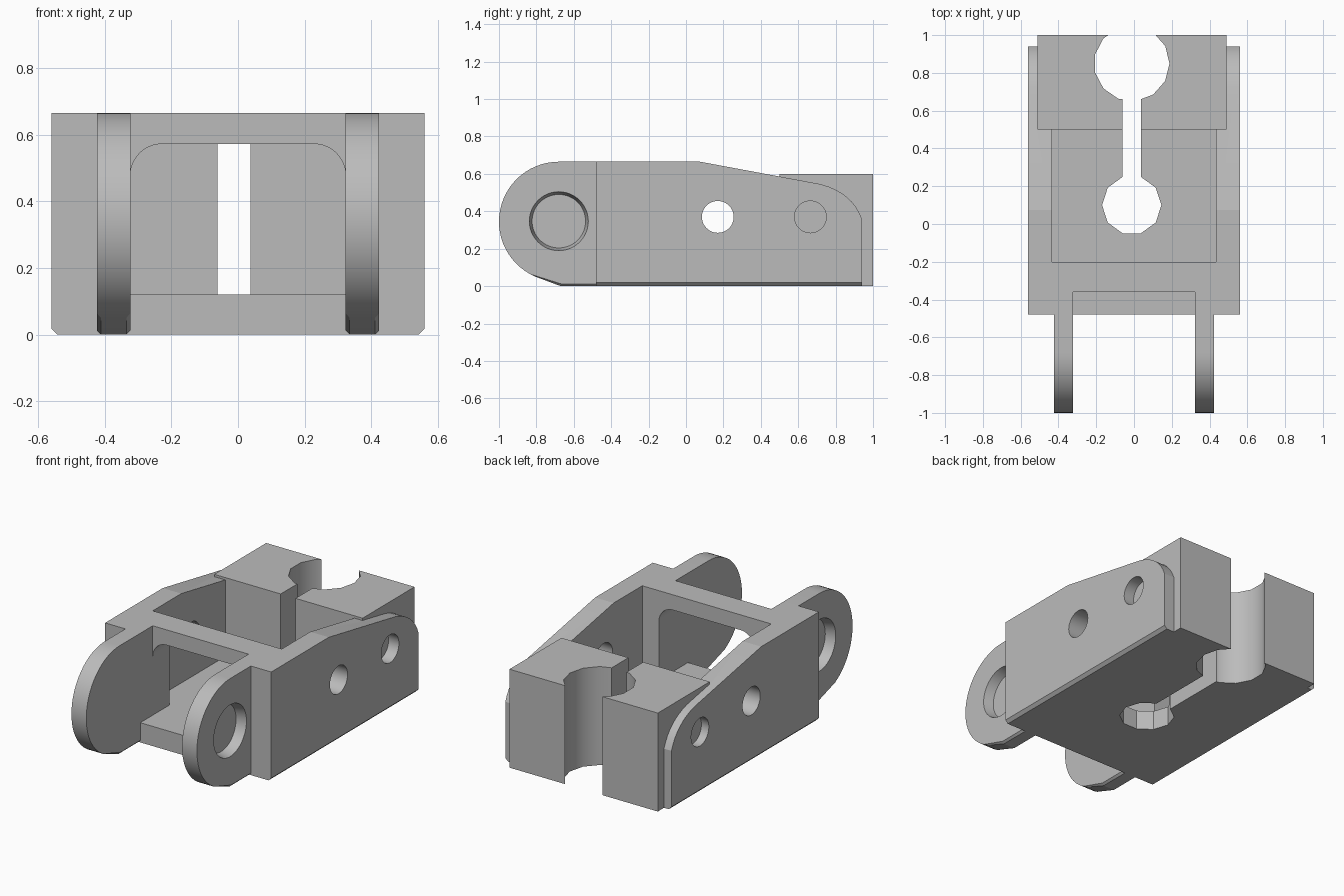
import bpy, bmesh
from math import sin, cos, radians, tau
from mathutils import Vector

cube = bpy.data.objects.get("Cube")
if cube:
    bpy.data.objects.remove(cube, do_unlink=True)

GREY = (0.5, 0.5, 0.5, 1)
mat = bpy.data.materials.new("plain grey")
mat.use_nodes = True
mat.diffuse_color = GREY
mat.node_tree.nodes["Principled BSDF"].inputs["Base Color"].default_value = GREY

AXES = {"x": lambda u, v, d: (d, u, v),
        "y": lambda u, v, d: (u, d, v),
        "z": lambda u, v, d: (u, v, d)}


def prism(name, outline, axis, start, end, chamfer=0):
    """Extrude a 2D outline along an axis, optionally chamfering its low side edges."""
    bm = bmesh.new()
    place = AXES[axis]
    face = bm.faces.new([bm.verts.new(place(u, v, start)) for u, v in outline])
    ext = bmesh.ops.extrude_face_region(bm, geom=[face])
    moved = [g for g in ext["geom"] if isinstance(g, bmesh.types.BMVert)]
    bmesh.ops.translate(bm, verts=moved, vec=Vector(place(0, 0, end - start)))
    bmesh.ops.recalc_face_normals(bm, faces=bm.faces)
    if chamfer:
        low = [e for e in bm.edges if all(v.co.z < 0.06 for v in e.verts)
               and abs(e.verts[0].co.x - e.verts[1].co.x) < 0.001]
        bmesh.ops.bevel(bm, geom=low, offset=chamfer, segments=1, affect="EDGES")
    mesh = bpy.data.meshes.new(name)
    bm.to_mesh(mesh)
    bm.free()
    mesh.materials.append(mat)
    obj = bpy.data.objects.new(name, mesh)
    bpy.context.collection.objects.link(obj)
    return obj


def rect(u0, u1, v0, v1):
    return [(u0, v0), (u1, v0), (u1, v1), (u0, v1)]


def arc(cu, cv, r, a0, a1, n):
    angles = [radians(a0 + (a1 - a0) * i / n) for i in range(n + 1)]
    return [(cu + r * cos(a), cv + r * sin(a)) for a in angles]


def circle(cu, cv, r, n, turn=0.0):
    return [(cu + r * cos(turn + tau * i / n), cv + r * sin(turn + tau * i / n))
            for i in range(n)]


def cut(target, cutter):
    """Subtract the cutter from the target and discard it."""
    cutter.hide_render = True
    mod = target.modifiers.new("cut", "BOOLEAN")
    mod.operation = "DIFFERENCE"
    mod.solver = "EXACT"
    mod.object = cutter
    bpy.context.view_layer.objects.active = target
    bpy.ops.object.modifier_apply(modifier=mod.name)
    bpy.data.objects.remove(cutter, do_unlink=True)


def finish(obj, angle):
    bpy.ops.object.select_all(action="DESELECT")
    obj.select_set(True)
    bpy.context.view_layer.objects.active = obj
    bpy.ops.object.shade_smooth_by_angle(angle=radians(angle))


# Body: side outline with sloping top and rounded rear corner
rear = []
for i in range(9):
    t = i / 8
    p = (Vector((0.72, 0.545)) * (1 - t) ** 2 + Vector((0.89, 0.5)) * 2 * t * (1 - t)
         + Vector((0.94, 0.36)) * t * t)
    rear.append(tuple(p))
side = [(-0.48, 0), (-0.48, 0.665), (0.075, 0.665)] + rear + [(0.94, 0)]
body = prism("body_frame", side, "x", -0.56, 0.56, chamfer=0.018)

# Open pocket, rear bay and front notch
FLOOR = 0.12
cut(body, prism("pocket", rect(-0.435, 0.435, -0.2, 0.51), "z", FLOOR, 1))
cut(body, prism("bay", rect(-0.51, 0.49, 0.5, 1.1), "z", -0.1, 1))
cut(body, prism("notch", rect(-0.323, 0.323, -0.6, -0.36), "z", FLOOR, 1))

# Front window with rounded upper corners
window = ([(-0.323, FLOOR), (0.323, FLOOR)] + arc(0.228, 0.477, 0.095, 0, 90, 12)
          + arc(-0.228, 0.477, 0.095, 90, 180, 12))
cut(body, prism("window", window, "y", -0.4, -0.15))

# Cross pin holes through the side walls
for y in (0.17, 0.665):
    cut(body, prism("pin_hole", circle(y, 0.37, 0.085, 48), "x", -0.7, 0.7))

# Rear clamp block
block = prism("clamp_block", rect(-0.51, 0.49, 0.5, 1.0), "z", 0, 0.6)
MID = -0.012
cut(block, prism("bore", circle(MID, 0.85, 0.2, 13), "z", -0.1, 1))

# Keyhole slot running through the floor and the block
for part in (body, block):
    cut(part, prism("slot", rect(MID - 0.05, MID + 0.05, 0.1, 0.85), "z", -0.1, 1))
cut(body, prism("floor_hole", circle(MID, 0.1, 0.157, 10), "z", -0.1, 0.3))

# Front lugs with shallow tapered sockets on the outside
lug_outline = ([(-0.48, 0), (-0.48, 0.665)] + arc(-0.68, 0.345, 0.32, 90, 247, 28)
               + [(-0.67, 0)])
for name, s in (("left_lug", 1), ("right_lug", -1)):
    lug = prism(name, lug_outline, "x", s * 0.323, s * 0.423, chamfer=0.012)
    bpy.ops.mesh.primitive_cone_add(
        vertices=48, radius1=0.143, radius2=0.16, depth=0.07,
        location=(s * 0.398, -0.68, 0.347), rotation=(0, s * radians(90), 0))
    cut(lug, bpy.context.object)
    finish(lug, 20)

finish(body, 9)
finish(block, 30)
